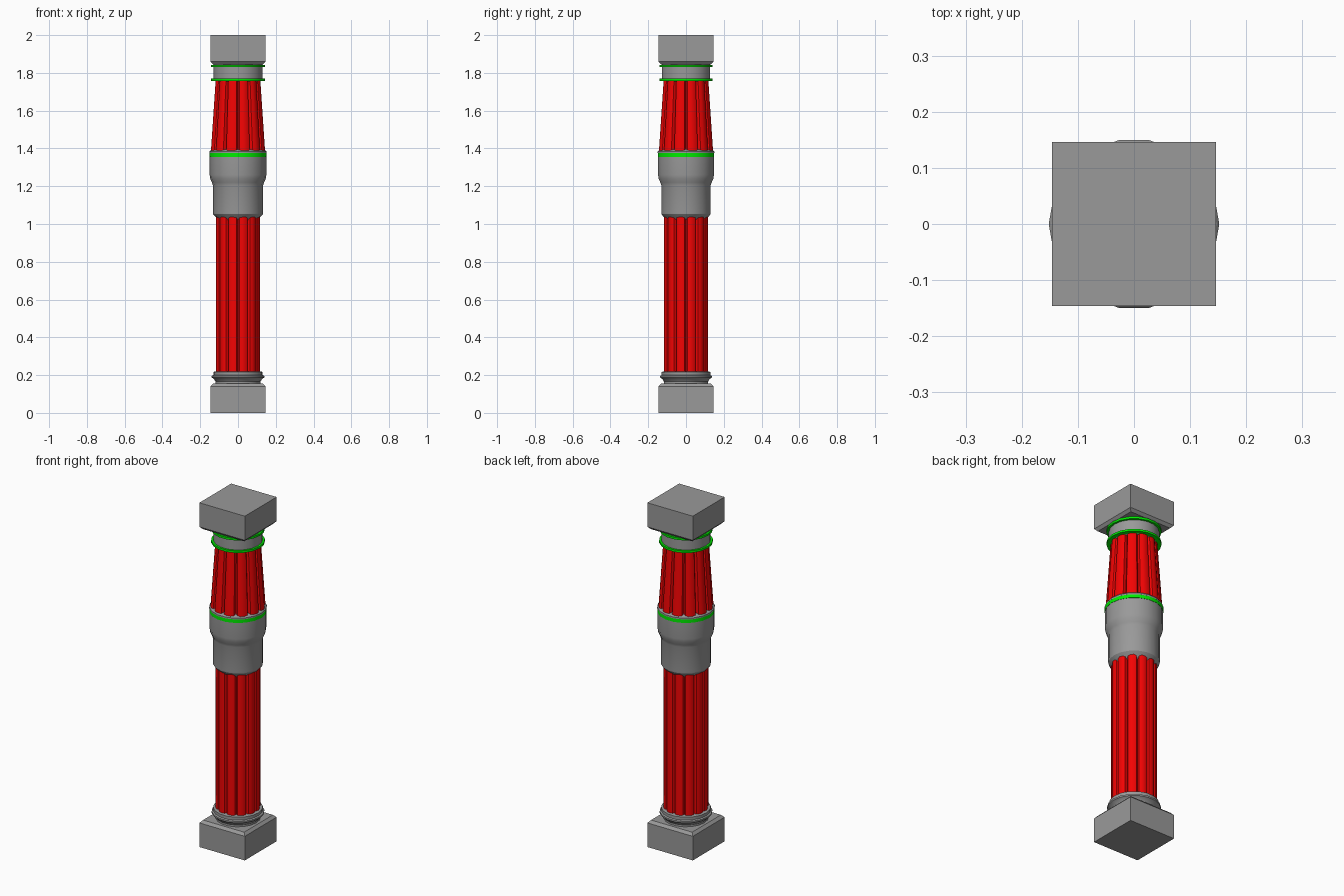
import bpy, bmesh
from math import sin, cos, pi

if "Cube" in bpy.data.objects:
    bpy.data.objects.remove(bpy.data.objects["Cube"])


def material(name, color):
    m = bpy.data.materials.new(name)
    m.diffuse_color = color
    m.use_nodes = True
    m.node_tree.nodes["Principled BSDF"].inputs["Base Color"].default_value = m.diffuse_color
    return m


RED = material("red_paint", (0.9, 0.001, 0.001, 1))
GREEN = material("green_paint", (0.0, 0.85, 0.0, 1))
STONE = material("dark_stone", (0.32, 0.32, 0.32, 1))


def circle(r, n=18):
    return [(r * cos(2 * pi * i / n), r * sin(2 * pi * i / n)) for i in range(n)]


def square(h):
    return [(-h, -h), (h, -h), (h, h), (-h, h)]


def fluted(r, lobes=12):
    # Rounded lobes separated by sharp grooves
    shape = (0.84, 0.96, 1.0, 1.0, 0.96)
    offsets = (0, 0.12, 0.35, 0.65, 0.88)
    pts = []
    for i in range(lobes):
        for s, o in zip(shape, offsets):
            a = 2 * pi * (i + o) / lobes
            pts.append((r * s * cos(a), r * s * sin(a)))
    return pts


def loft(name, rings, mat=STONE, smooth=True):
    # rings: list of (z, outline), bottom to top, capped at both ends
    bm = bmesh.new()
    loops = [[bm.verts.new((x, y, z)) for x, y in pts] for z, pts in rings]
    n = len(loops[0])
    for a, b in zip(loops, loops[1:]):
        for i in range(n):
            j = (i + 1) % n
            bm.faces.new((a[i], a[j], b[j], b[i]))
    bm.faces.new(loops[0][::-1])
    bm.faces.new(loops[-1])
    me = bpy.data.meshes.new(name)
    bm.to_mesh(me)
    bm.free()
    ob = bpy.data.objects.new(name, me)
    bpy.context.collection.objects.link(ob)
    me.materials.append(mat)
    if smooth:
        bpy.ops.object.select_all(action='DESELECT')
        ob.select_set(True)
        bpy.context.view_layer.objects.active = ob
        bpy.ops.object.shade_smooth_by_angle(angle=0.5)
    return ob


def turned(name, profile, mat=STONE):
    return loft(name, [(z, circle(r)) for r, z in profile], mat)


# Square plinth and capital block with chamfered inner edges
H, C = 0.146, 0.132
loft("plinth", [(0, square(H)), (0.14, square(H)), (0.155, square(C))], smooth=False)
loft("capital_block", [(1.845, square(C)), (1.86, square(H)), (2.0, square(H))], smooth=False)

# Base mouldings
turned("base_moulding", [(0.118, 0.15), (0.118, 0.165), (0.128, 0.18), (0.139, 0.187),
                         (0.139, 0.196), (0.131, 0.2), (0.131, 0.217), (0.118, 0.22)])

# Fluted shafts
loft("lower_shaft", [(0.21, fluted(0.118)), (1.06, fluted(0.118))], RED)
loft("upper_shaft", [(1.38, fluted(0.146)), (1.765, fluted(0.12))], RED)

# Middle collar with its green band under a thin lip
turned("middle_collar", [(0.092, 1.01), (0.122, 1.04), (0.132, 1.052), (0.133, 1.06), (0.133, 1.205),
                         (0.138, 1.22), (0.147, 1.24), (0.15, 1.26), (0.15, 1.374), (0.152, 1.375),
                         (0.152, 1.383), (0.147, 1.389), (0.118, 1.398)])
turned("collar_band", [(0.1518, 1.355), (0.1518, 1.375)], GREEN)

# Neck under the capital with two green rings
turned("neck", [(0.115, 1.755), (0.13, 1.765), (0.13, 1.848)])
for i, z in enumerate((1.757, 1.830)):
    turned(f"neck_ring_{i + 1}", [(0.142, z), (0.142, z + 0.012)], GREEN)
